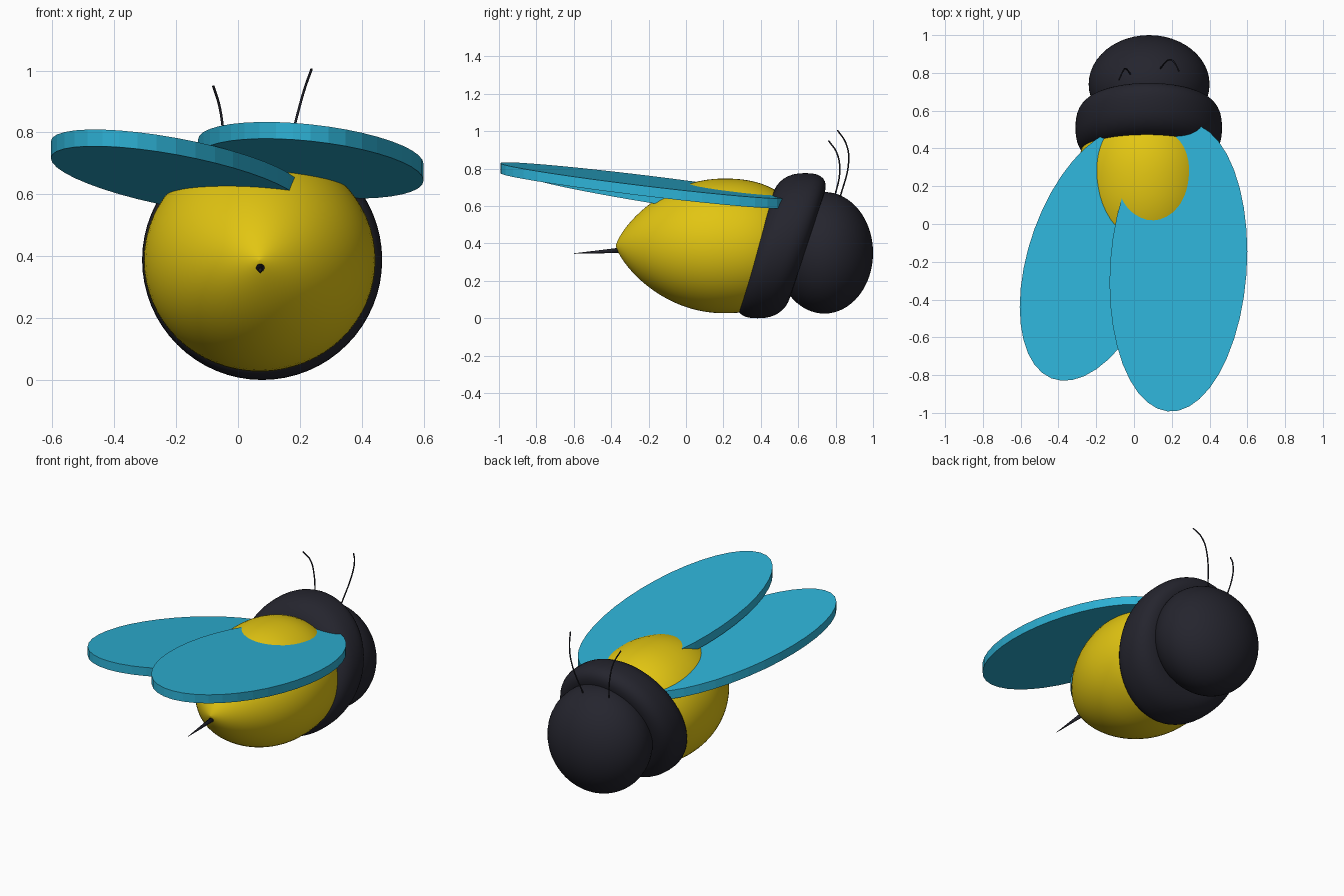
import bpy, bmesh, math
from mathutils import Vector

if "Cube" in bpy.data.objects:
    bpy.data.objects.remove(bpy.data.objects["Cube"])


def material(name, rgb):
    m = bpy.data.materials.new(name)
    m.diffuse_color = (*rgb, 1)
    m.use_nodes = True
    m.node_tree.nodes["Principled BSDF"].inputs["Base Color"].default_value = m.diffuse_color
    return m


BLACK = material("soft black", (0.018, 0.018, 0.027))
YELLOW = material("honey yellow", (0.76, 0.56, 0.006))
BLUE = material("wing blue", (0.027, 0.45, 0.68))


def finish(bm, name, mat, smooth=True):
    bmesh.ops.remove_doubles(bm, verts=bm.verts, dist=1e-5)
    bmesh.ops.recalc_face_normals(bm, faces=bm.faces)
    for f in bm.faces:
        f.smooth = smooth
    me = bpy.data.meshes.new(name)
    bm.to_mesh(me)
    bm.free()
    me.materials.append(mat)
    ob = bpy.data.objects.new(name, me)
    bpy.context.collection.objects.link(ob)
    return ob


def revolve(name, mat, profile, centre, xscale=1, shear=0, closed=False, n=64):
    """Spin (y, radius) points about the y axis; shear leans the shape in y."""
    bm = bmesh.new()
    rings = []
    for y, r in profile:
        ring = []
        for i in range(n):
            a = 2 * math.pi * i / n
            x, z = r * math.cos(a) * xscale, r * math.sin(a)
            ring.append(bm.verts.new((centre[0] + x, centre[1] + y + shear * z, centre[2] + z)))
        rings.append(ring)
    pairs = list(zip(rings, rings[1:]))
    if closed:
        pairs.append((rings[-1], rings[0]))
    for a, b in pairs:
        for i in range(n):
            j = (i + 1) % n
            bm.faces.new((a[i], a[j], b[j], b[i]))
    bmesh.ops.dissolve_degenerate(bm, dist=1e-6, edges=bm.edges)
    return finish(bm, name, mat)


# Body: rounded front, tapering tail
body = []
for i in range(41):
    s = -math.cos(math.pi * i / 40)
    if s < 0:
        body.append((0.2 + 0.575 * s, 0.36 * max(0.0, 1 - s * s) ** 0.75 + 1e-4))
    else:
        body.append((0.2 + 0.45 * s, 0.36 * max(0.0, 1 - s ** 2.4) ** 0.5 + 1e-4))
revolve("body", YELLOW, body, (0.07, 0, 0.387), xscale=1.04)

# Leaning collar band with a squarish round section
band = []
for i in range(32):
    a = 2 * math.pi * i / 32
    c, s = math.cos(a), math.sin(a)
    band.append((math.copysign(abs(c) ** 0.8, c) * 0.138,
                 0.27 + math.copysign(abs(s) ** 0.8, s) * 0.118))
revolve("collar_band", BLACK, band, (0.078, 0.51, 0.388), shear=0.33, closed=True)

# Head
bm = bmesh.new()
bmesh.ops.create_uvsphere(bm, u_segments=48, v_segments=32, radius=1)
for v in bm.verts:
    v.co = Vector((0.08 + 0.32 * v.co.x, 0.74 + 0.26 * v.co.y, 0.35 + 0.325 * v.co.z))
finish(bm, "head", BLACK)

# Stinger
revolve("stinger", BLACK, [(0, 1e-4), (0.001, 0.015), (-0.26, 0.0012), (-0.261, 1e-4)],
        (0.072, -0.34, 0.36), shear=0, n=16)
for v in bpy.data.objects["stinger"].data.vertices:
    v.co.z += 0.07 * (v.co.y + 0.4)


def wing(name, centre, sxx, sxy, syy, slope, thick=0.054, n=40):
    """Elliptical slab given by its spread in plan and its slope in x and y."""
    bm = bmesh.new()
    l11 = math.sqrt(sxx)
    l21 = sxy / l11
    l22 = math.sqrt(syy - l21 * l21)
    top, bottom = [], []
    for i in range(n):
        a = 2 * math.pi * i / n
        x = l11 * math.cos(a)
        y = l21 * math.cos(a) + l22 * math.sin(a)
        p = Vector(centre) + Vector((x, y, slope[0] * x + slope[1] * y))
        top.append(bm.verts.new(p + Vector((0, 0, thick / 2))))
        bottom.append(bm.verts.new(p - Vector((0, 0, thick / 2))))
    bm.faces.new(top)
    bm.faces.new(bottom[::-1])
    for i in range(n):
        j = (i + 1) % n
        bm.faces.new((top[i], bottom[i], bottom[j], top[j]))
    return finish(bm, name, BLUE, smooth=False)


wing("right_wing", (0.235, -0.228, 0.71), 0.133, 0.03, 0.585, (-0.079, -0.117))
wing("left_wing", (-0.2, -0.16, 0.67), 0.164, 0.113, 0.449, (-0.085, -0.14))


def antenna(name, points):
    cu = bpy.data.curves.new(name, "CURVE")
    cu.dimensions = "3D"
    cu.bevel_depth = 0.004
    cu.bevel_resolution = 2
    cu.use_fill_caps = True
    sp = cu.splines.new("BEZIER")
    sp.bezier_points.add(len(points) - 1)
    for bp, p in zip(sp.bezier_points, points):
        bp.co = p
        bp.handle_left_type = bp.handle_right_type = "AUTO"
    cu.materials.append(BLACK)
    bpy.context.collection.objects.link(bpy.data.objects.new(name, cu))


antenna("right_antenna", [(0.135, 0.82, 0.63), (0.19, 0.87, 0.85), (0.215, 0.853, 0.94), (0.238, 0.81, 1.005)])
antenna("left_antenna", [(-0.016, 0.79, 0.63), (-0.045, 0.822, 0.79), (-0.06, 0.806, 0.885), (-0.08, 0.762, 0.95)])
